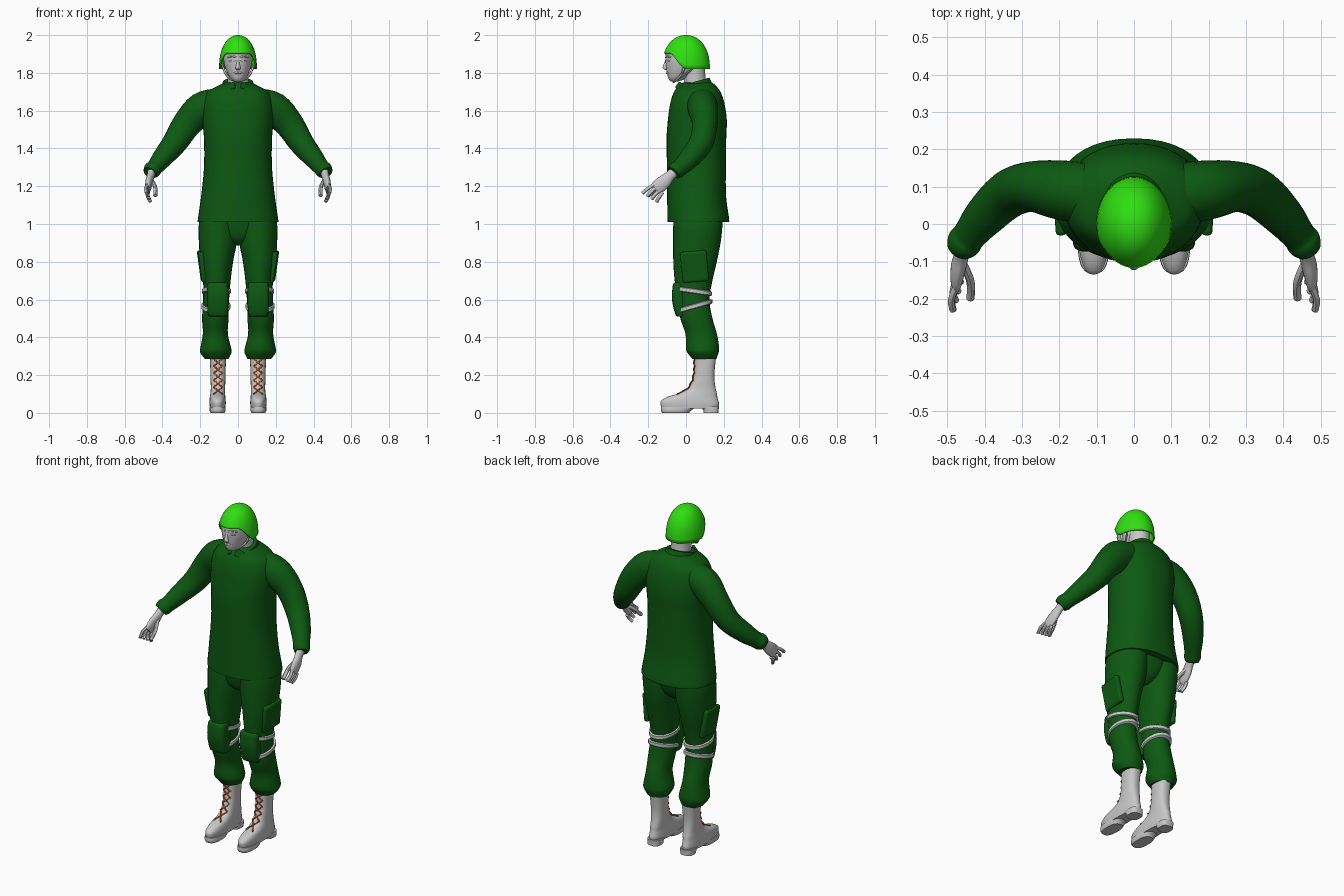
import bpy, bmesh, math
from mathutils import Vector, Euler

cube = bpy.data.objects.get("Cube")
if cube:
    bpy.data.objects.remove(cube, do_unlink=True)


def material(name, rgb):
    m = bpy.data.materials.new(name)
    m.use_nodes = True
    m.diffuse_color = (*rgb, 1)
    m.node_tree.nodes["Principled BSDF"].inputs["Base Color"].default_value = (*rgb, 1)
    return m


GREEN = material("dark green cloth", (.004, .1, .006))
LIME = material("bright green helmet", (.03, .74, .006))
GREY = material("light grey", (.58, .58, .58))
ORANGE = material("orange brown laces", (.5, .1, .01))


def finish(name, bm, mat, mirror, bevel=0):
    bmesh.ops.recalc_face_normals(bm, faces=bm.faces)
    me = bpy.data.meshes.new(name)
    bm.to_mesh(me)
    bm.free()
    me.materials.append(mat)
    me.shade_smooth()
    me.set_sharp_from_angle(angle=math.radians(45))
    ob = bpy.data.objects.new(name, me)
    bpy.context.collection.objects.link(ob)
    if bevel:
        b = ob.modifiers.new("bevel", "BEVEL")
        b.width, b.segments = bevel, 3
    if mirror:
        ob.modifiers.new("mirror", "MIRROR").use_mirror_merge = False
    return ob


def skin(name, rows, mat, mirror=False, caps=True):
    """Join closed rows of points into one surface."""
    bm = bmesh.new()
    loops = [[bm.verts.new(p) for p in row] for row in rows]
    n = len(loops[0])
    for a, b in zip(loops, loops[1:]):
        for i in range(n):
            j = (i + 1) % n
            bm.faces.new((a[i], a[j], b[j], b[i]))
    if caps:
        bm.faces.new(loops[0])
        bm.faces.new(loops[-1])
    return finish(name, bm, mat, mirror)


def power(v, p):
    return math.copysign(abs(v) ** (2 / p), v)


def spline(a, b, c, d, t):
    return .5 * (2 * b + (c - a) * t + (2 * a - 5 * b + 4 * c - d) * t * t
                 + (3 * b - a - 3 * c + d) * t ** 3)


def loft(name, rings, mat, mirror=False, ref=None, p=2, seg=28, steps=4):
    """Rings are x, y, z, half width, half depth; without ref they stay level."""
    r = [rings[0], *rings, rings[-1]]
    fine = [[spline(*q, k / steps) for q in zip(*r[i:i + 4])]
            for i in range(len(rings) - 1) for k in range(steps)]
    fine.append(list(rings[-1]))
    rows = []
    for i, (x, y, z, ra, rb) in enumerate(fine):
        u, v = Vector((1, 0, 0)), Vector((0, 1, 0))
        if ref:
            lo, hi = fine[max(i - 1, 0)], fine[min(i + 1, len(fine) - 1)]
            t = (Vector(hi[:3]) - Vector(lo[:3])).normalized()
            u = Vector(ref).cross(t).normalized()
            v = t.cross(u)
        angles = [math.tau * k / seg for k in range(seg)]
        rows.append([Vector((x, y, z)) + u * ra * power(math.cos(a), p)
                     + v * rb * power(math.sin(a), p) for a in angles])
    return skin(name, rows, mat, mirror)


def tube(name, points, radius, mat, mirror=True):
    rings = [(*q, radius, radius) for q in points]
    return loft(name, rings, mat, mirror, ref=(.9, .1, .2), seg=8, steps=3)


def box(name, centre, size, turn, mat, bevel):
    bm = bmesh.new()
    bmesh.ops.create_cube(bm, size=1)
    rot = Euler(turn)
    for v in bm.verts:
        v.co = Vector(centre) + rot.to_matrix() @ (v.co * Vector(size))
    return finish(name, bm, mat, True, bevel)


X, Y = (1, 0, 0), (0, 1, 0)

# Jacket body, collar and sleeves
loft("jacket", [(0, .065, 1.01, .213, .163), (0, .065, 1.03, .212, .163),
                (0, .056, 1.15, .195, .156), (0, .055, 1.3, .18, .156),
                (0, .055, 1.45, .18, .158), (0, .06, 1.55, .188, .156),
                (0, .06, 1.64, .185, .143), (0, .06, 1.7, .16, .123),
                (0, .06, 1.735, .1, .095), (0, .06, 1.75, .07, .075)],
     GREEN, p=2.2, seg=40)
loft("collar", [(0, .055, 1.7, .098, .1), (0, .048, 1.73, .09, .086),
                (0, .042, 1.752, .085, .08)], GREEN, ref=X)
box("collar_flaps", (.04, -.035, 1.725), (.055, .014, .04), (-.5, .5, .35), GREEN, .005)
loft("sleeves", [(.1, .08, 1.645, .075, .08), (.19, .09, 1.61, .088, .08),
                 (.27, .1, 1.53, .077, .068), (.335, .08, 1.43, .066, .064),
                 (.4, .02, 1.35, .054, .056), (.44, -.03, 1.3, .044, .046),
                 (.455, -.05, 1.285, .046, .047), (.465, -.065, 1.27, .038, .038)],
     GREEN, True, Y)

# Hands
loft("palms", [(.455, -.05, 1.288, .028, .022), (.462, -.085, 1.255, .027, .02),
               (.47, -.115, 1.225, .036, .02), (.475, -.15, 1.195, .037, .016),
               (.475, -.166, 1.18, .028, .009)], GREY, True, X)
for i, name in enumerate(("index", "middle", "ring", "little")):
    base = Vector((.476, -.168 + .015 * i, 1.21 - .014 * i))
    tip = Vector((.484 - .007 * i, -.231 + .025 * i, 1.163 - .015 * i))
    mid = base.lerp(tip, .55) + Vector((.008, 0, .003))
    tube(name + "_fingers", (base, mid, tip), .0095, GREY)
tube("thumbs", ((.46, -.1, 1.235), (.44, -.145, 1.2), (.436, -.175, 1.172), (.438, -.2, 1.15)),
     .011, GREY)

# Trousers
loft("trouser_seat", [(0, .06, .885, .03, .05), (0, .06, .93, .12, .1),
                      (0, .065, 1.04, .19, .13)], GREEN)
loft("trouser_legs", [(.1, .065, 1.04, .1, .13), (.106, .062, .98, .103, .13),
                      (.107, .057, .9, .1, .126), (.113, .048, .8, .087, .115),
                      (.112, .04, .7, .073, .1), (.116, .041, .6, .069, .083),
                      (.12, .055, .5, .07, .085), (.12, .08, .42, .066, .083),
                      (.118, .087, .35, .08, .088), (.117, .09, .32, .083, .083),
                      (.113, .097, .285, .062, .063)], GREEN, True)
box("thigh_pockets", (.189, .045, .775), (.03, .14, .165), (.08, .14, -.05), GREEN, .012)

# Knee pads and their straps
loft("knee_pads", [(.107, -.01, .51, .046, .035), (.107, -.016, .525, .053, .042),
                   (.107, -.03, .6, .057, .044), (.107, -.028, .675, .055, .042),
                   (.107, -.024, .69, .048, .036)], GREEN, True, p=4)
for name, cx, cy, z, slope, ry in (("upper", .114, .04, .645, -.14, .09),
                                   ("lower", .117, .046, .565, .28, .086)):
    rows = []
    for dz, grow in ((-.013, 0), (-.009, .007), (.009, .007), (.013, 0)):
        row = []
        for k in range(32):
            a = math.tau * k / 32
            y = (ry + grow) * math.sin(a)
            row.append((cx + (.07 + grow) * math.cos(a), cy + y, z + slope * y + dz))
        rows.append(row)
    skin(name + "_knee_straps", rows, GREY, True)

# Boots
BOOT = [(.108, .02, .022, .04, .148), (.108, .02, .045, .043, .155),
        (.108, .02, .065, .043, .151), (.108, .034, .085, .041, .132),
        (.107, .065, .105, .039, .098), (.106, .084, .13, .038, .073),
        (.106, .092, .17, .039, .059), (.106, .097, .22, .04, .054),
        (.106, .102, .3, .044, .058)]
loft("boots", BOOT, GREY, True, p=2.5, seg=32)
loft("front_soles", [(.108, -.055, 0, .037, .072), (.108, -.053, .012, .042, .08),
                     (.108, -.04, .032, .042, .093)], GREY, True, p=2.6)
loft("boot_heels", [(.108, .133, 0, .037, .04), (.108, .132, .015, .039, .041),
                    (.108, .125, .035, .04, .05)], GREY, True, p=3)


def boot_front(z):
    for a, b in zip(BOOT, BOOT[1:]):
        if z <= b[2]:
            t = (z - a[2]) / (b[2] - a[2])
            return (a[1] - a[4]) * (1 - t) + (b[1] - b[4]) * t


# Crossed laces
CROSSES, LOW, HIGH = 5, .1, .285
pitch = (HIGH - LOW) / CROSSES
for i in range(CROSSES):
    for side in (-1, 1):
        path = []
        for k in range(5):
            s = k / 2 - 1
            z = LOW + pitch * (i + k / 4)
            path.append((.106 + side * s * .023, boot_front(z) - .002 + .005 * s * s, z))
        tube("boot_lace", path, .0038, ORANGE)

# Head, neck and face
loft("neck", [(0, .055, 1.7, .058, .06), (0, .045, 1.78, .055, .058),
              (0, .04, 1.85, .058, .06)], GREY)
loft("head", [(0, -.06, 1.755, .02, .022), (0, -.047, 1.768, .037, .045),
              (0, -.03, 1.79, .052, .069), (0, -.012, 1.83, .069, .094),
              (0, -.005, 1.87, .077, .104), (0, 0, 1.92, .077, .103),
              (0, 0, 1.96, .055, .075)], GREY)
loft("nose", [(0, -.1, 1.872, .006, .008), (0, -.108, 1.845, .009, .011),
              (0, -.111, 1.826, .014, .012), (0, -.104, 1.816, .009, .006)], GREY)
tube("eyelids", ((.014, -.103, 1.862), (.03, -.097, 1.866), (.046, -.085, 1.861)), .005, GREY)
tube("brows", ((.01, -.106, 1.882), (.03, -.1, 1.888), (.052, -.08, 1.882)), .005, GREY)
tube("lips", ((0, -.102, 1.799), (.012, -.099, 1.8), (.024, -.089, 1.797)), .005, GREY)
tube("chin_straps", ((.084, -.005, 1.85), (.068, -.02, 1.8), (.04, -.045, 1.768),
                     (0, -.066, 1.752)), .006, GREY)
tube("nape_straps", ((.084, .04, 1.83), (.068, .015, 1.805), (.05, -.03, 1.778)), .005, GREY)

# Helmet shell: high over the brow, low at the ears and nape
TOP, BASE, ROWS, SEG = 2.0, 1.83, 14, 48
rows = []
for r in range(ROWS + 1):
    row = []
    for k in range(SEG):
        a = math.tau * k / SEG
        t = min(max(-math.sin(a) / .75, 0), 1)
        rim = 1.822 + .082 * t * t * (3 - 2 * t)
        z = TOP - (TOP - rim) * max(r / ROWS, .03) ** 1.7
        h = max((z - BASE) / (TOP - BASE), 0)
        w = (1 - h ** 2.15) ** (1 / 2.15) + (.015 if r == ROWS else 0)
        row.append((.1 * w * math.cos(a), .126 * w * math.sin(a), z))
    rows.append(row)
shell = skin("helmet", [[(0, 0, TOP)] * SEG] + rows, LIME, caps=False)
bm = bmesh.new()
bm.from_mesh(shell.data)
bmesh.ops.remove_doubles(bm, verts=bm.verts, dist=.00005)
bmesh.ops.recalc_face_normals(bm, faces=bm.faces)
bm.to_mesh(shell.data)
bm.free()
thick = shell.modifiers.new("thickness", "SOLIDIFY")
thick.thickness, thick.offset = .008, -1
